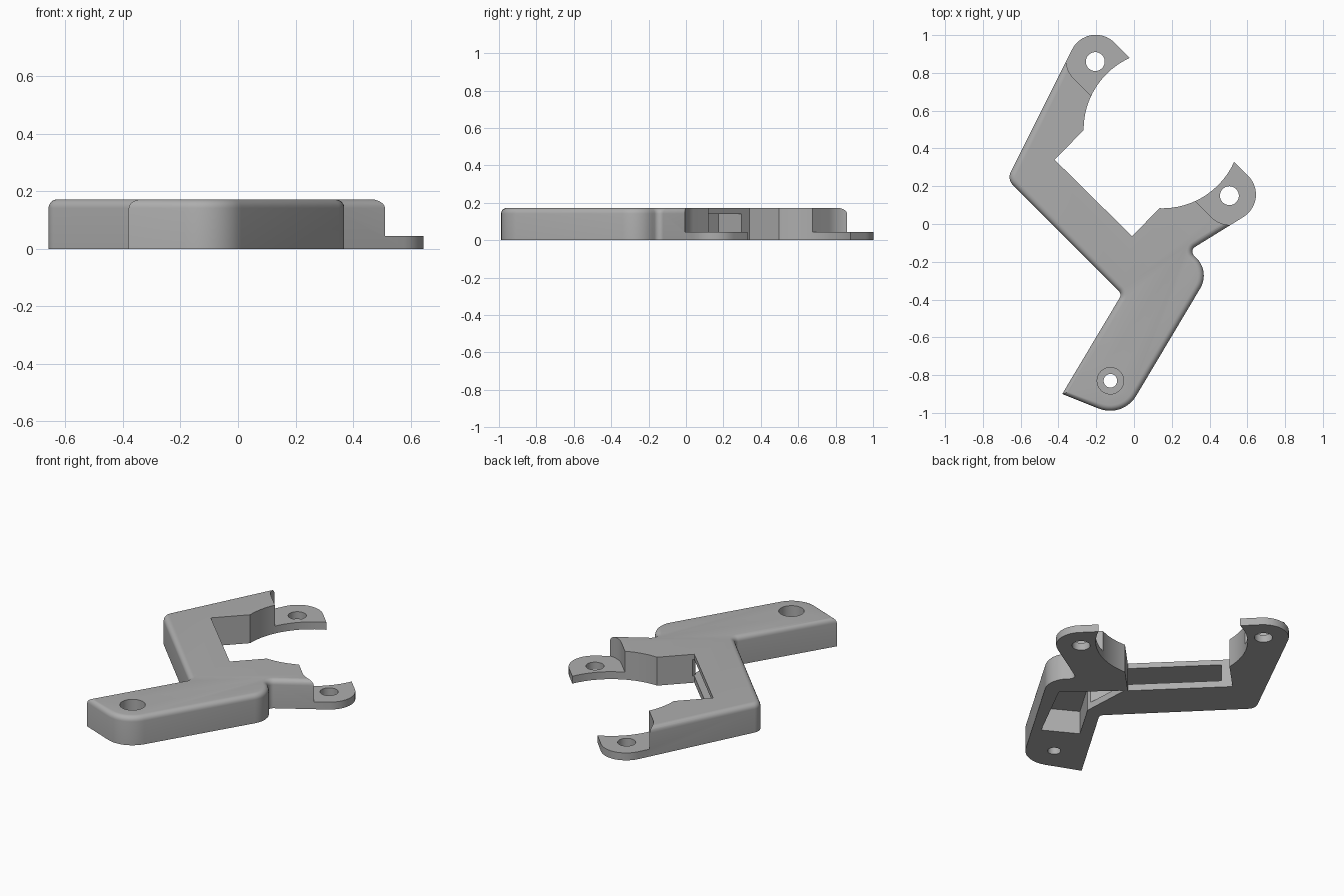
import bpy, bmesh, math
from mathutils import Vector

if "Cube" in bpy.data.objects:
    bpy.data.objects.remove(bpy.data.objects["Cube"])

HEIGHT, TAB = 0.172, 0.045

grey = bpy.data.materials.new("plain grey")
grey.use_nodes = True
grey.diffuse_color = (0.42, 0.42, 0.42, 1)
grey.node_tree.nodes["Principled BSDF"].inputs["Base Color"].default_value = grey.diffuse_color


def rounded(corners, steps=10):
    """Turn (x, y, radius) corners into a filleted outline."""
    out = []
    for i, (x, y, r) in enumerate(corners):
        p = Vector((x, y))
        if not r:
            out.append(p)
            continue
        a = (Vector(corners[i - 1][:2]) - p).normalized()
        b = (Vector(corners[(i + 1) % len(corners)][:2]) - p).normalized()
        half = a.angle(b) / 2
        centre = p + (a + b).normalized() * r / math.sin(half)
        start = p + a * r / math.tan(half) - centre
        end = p + b * r / math.tan(half) - centre
        sweep = math.pi - 2 * half
        for k in range(steps + 1):
            t = k / steps
            out.append(centre + (start * math.sin((1 - t) * sweep)
                                 + end * math.sin(t * sweep)) / math.sin(sweep))
    return out


def prism(name, outline, z0, z1, bevel_from=None):
    """Extrude an outline; optionally round its top edge after a given point."""
    bm = bmesh.new()
    base = bm.faces.new([bm.verts.new((p.x, p.y, z0)) for p in outline])
    ext = bmesh.ops.extrude_face_region(bm, geom=[base])["geom"]
    tops = [v for v in ext if isinstance(v, bmesh.types.BMVert)]
    bmesh.ops.translate(bm, verts=tops, vec=(0, 0, z1 - z0))
    bmesh.ops.recalc_face_normals(bm, faces=bm.faces[:])
    if bevel_from is not None:
        inner = [p for p in outline[:bevel_from + 1]]

        def is_inner(v):
            return any((v.co.xy - p).length < 1e-5 for p in inner)
        edges = [e for e in bm.edges
                 if all(v.co.z > z1 - 1e-4 for v in e.verts)
                 and not all(is_inner(v) for v in e.verts)]
        # the arm end edge joining the outline's last and first points stays sharp
        bmesh.ops.bevel(bm, geom=edges, offset=0.036, segments=5,
                        profile=0.5, affect='EDGES', clamp_overlap=True)
    mesh = bpy.data.meshes.new(name)
    bm.to_mesh(mesh)
    bm.free()
    ob = bpy.data.objects.new(name, mesh)
    bpy.context.collection.objects.link(ob)
    return ob


def disc(x, y, r, n=48):
    return [Vector((x + r * math.cos(i * math.tau / n),
                    y + r * math.sin(i * math.tau / n))) for i in range(n)]


def sharp(*points):
    return [Vector(p) for p in points]


# Bracket outline: inner edge first, then the outer edge round the foot
outline = rounded([
    (0.50, 0.36, 0), (0.17, 0.12, 0), (-0.01, -0.065, 0),
    (-0.42, 0.34, 0), (-0.22, 0.545, 0), (0.0, 0.855, 0),
    (-0.24, 1.10, 0.14), (-0.672, 0.237, 0.06), (-0.064, -0.371, 0.03),
    (-0.38, -0.90, 0), (-0.059, -1.028, 0.16), (0.403, -0.253, 0.13),
    (0.291, -0.141, 0.03), (0.73, 0.13, 0.14)])
bracket = prism("bracket", outline, 0, HEIGHT, bevel_from=5)
bracket.data.materials.append(grey)

# Cutters: round opening, tab clearances, screw holes, cable channel and pocket
left_clear = rounded([(-0.36, 0.81, 0.15), (-0.1, 0.55, 0), (0.2, 0.9, 0),
                      (-0.1, 1.2, 0), (-0.36, 1.2, 0)])
right_clear = rounded([(0.45, -0.005, 0.15), (0.8, -0.005, 0), (0.8, 0.4, 0),
                       (0.5, 0.6, 0), (0.2, 0.245, 0)])
cuts = [
    ("round_opening", disc(0.15, 0.50, 0.417, 64), -0.1, 0.3),
    ("left_clearance", left_clear, TAB, 0.3),
    ("right_clearance", right_clear, TAB, 0.3),
    ("left_tab_hole", disc(-0.205, 0.86, 0.05), -0.1, 0.3),
    ("right_tab_hole", disc(0.505, 0.15, 0.05), -0.1, 0.3),
    ("foot_hole", disc(-0.125, -0.83, 0.036), -0.1, 0.3),
    ("foot_counterbore", disc(-0.125, -0.83, 0.07), 0.06, 0.3),
    ("foot_pocket", sharp((-0.112, -0.595), (0.077, -0.70), (0.27, -0.32),
                          (0.005, -0.075), (0.022, -0.37)), -0.1, 0.141),
    ("cable_channel", sharp((-0.50, 0.175), (0.04, -0.365), (0.20, -0.25),
                            (-0.005, -0.085), (0.0, -0.025), (-0.35, 0.325)),
     0.04, 0.1405),
]
bpy.context.view_layer.objects.active = bracket
for name, shape, z0, z1 in cuts:
    cutter = prism(name, shape, z0, z1)
    cutter.hide_render = True
    mod = bracket.modifiers.new(name, 'BOOLEAN')
    mod.operation = 'DIFFERENCE'
    mod.solver = 'EXACT'
    mod.object = cutter
    bpy.ops.object.modifier_apply(modifier=mod.name)
    bpy.data.objects.remove(cutter)

# Smooth the rounded edges, keep the cut edges crisp
bpy.ops.object.select_all(action='DESELECT')
bracket.select_set(True)
bpy.ops.object.shade_smooth_by_angle(angle=math.radians(30))
